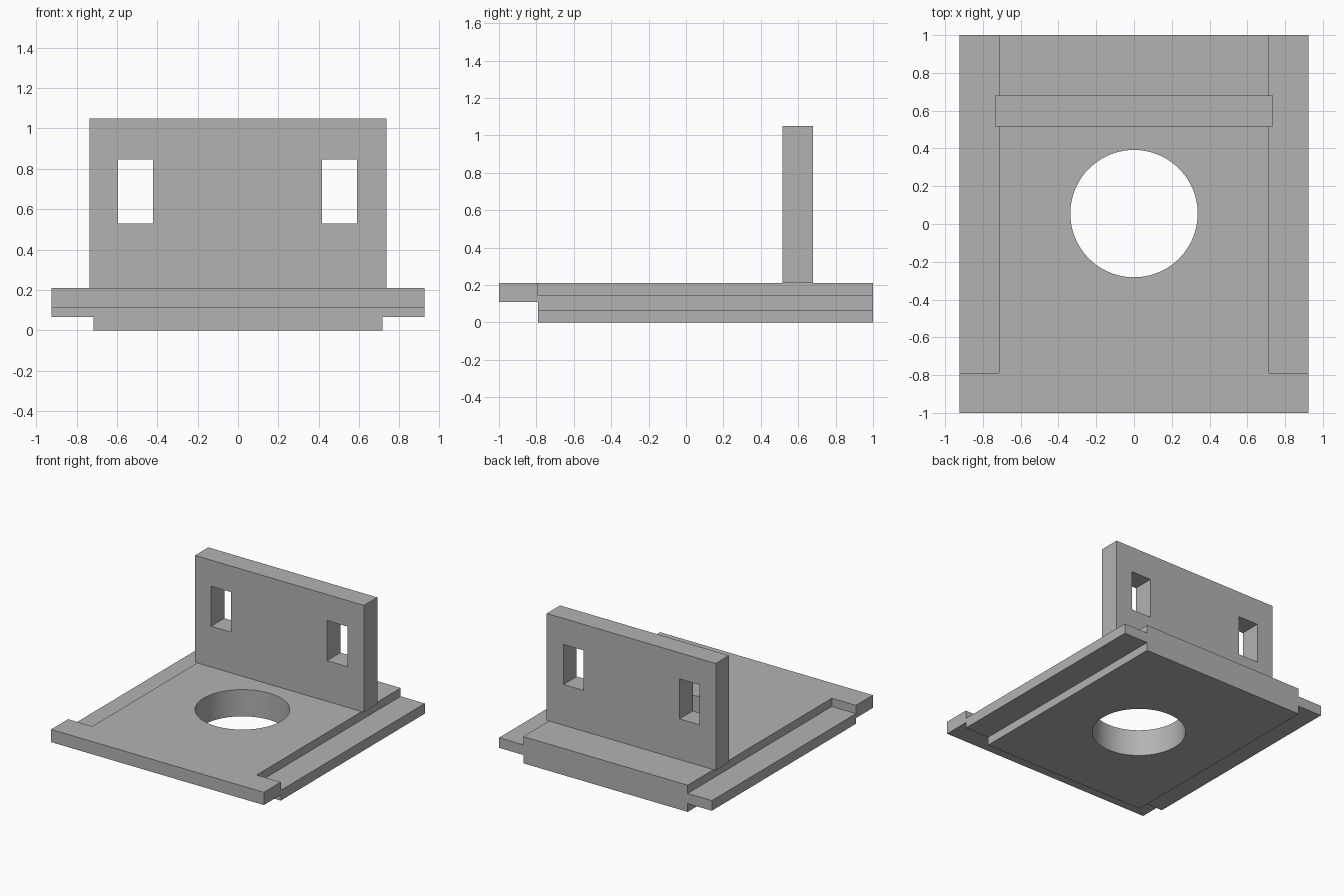
import bpy
import bmesh
import math

cube = bpy.data.objects.get("Cube")
if cube:
    bpy.data.objects.remove(cube, do_unlink=True)

GREY = (0.45, 0.45, 0.45, 1.0)
grey = bpy.data.materials.new("plain grey")
grey.use_nodes = True
grey.diffuse_color = GREY
grey.node_tree.nodes["Principled BSDF"].inputs["Base Color"].default_value = GREY


def finish(name, bm):
    bmesh.ops.recalc_face_normals(bm, faces=bm.faces)
    mesh = bpy.data.meshes.new(name)
    bm.to_mesh(mesh)
    bm.free()
    mesh.materials.append(grey)
    obj = bpy.data.objects.new(name, mesh)
    bpy.context.collection.objects.link(obj)
    return obj


def box(name, x, y, z):
    bm = bmesh.new()
    bmesh.ops.create_cube(bm, size=1)
    for v in bm.verts:
        v.co = [r[0] if c < 0 else r[1] for c, r in zip(v.co, (x, y, z))]
    return finish(name, bm)


def extrude_y(name, profile, y0, y1):
    bm = bmesh.new()
    face = bm.faces.new([bm.verts.new((x, y0, z)) for x, z in profile])
    ext = bmesh.ops.extrude_face_region(bm, geom=[face])
    moved = [g for g in ext["geom"] if isinstance(g, bmesh.types.BMVert)]
    bmesh.ops.translate(bm, vec=(0, y1 - y0, 0), verts=moved)
    return finish(name, bm)


def combine(target, helper, operation):
    # Apply a boolean and discard the helper
    helper.hide_render = True
    mod = target.modifiers.new(operation.lower(), "BOOLEAN")
    mod.operation = operation
    mod.solver = "EXACT"
    mod.object = helper
    bpy.ops.object.select_all(action="DESELECT")
    bpy.context.view_layer.objects.active = target
    target.select_set(True)
    bpy.ops.object.modifier_apply(modifier=mod.name)
    bpy.data.objects.remove(helper, do_unlink=True)


TOP, SLAB, WIDE = 0.21, 0.715, 0.925
FRONT, STEP, BACK = -1.0, -0.79, 1.0

# Base plate: slab with a rail along each side
half = [(SLAB, 0), (SLAB, 0.065), (WIDE, 0.065),
        (WIDE, 0.145), (SLAB, 0.145), (SLAB, TOP)]
profile = half + [(-x, z) for x, z in reversed(half)]
base = extrude_y("base_plate", profile, STEP, BACK)

# Wide front lip
lip = box("front_lip", (-WIDE, WIDE), (FRONT, STEP), (0.11, TOP))
combine(base, lip, "UNION")

# Round hole through the base
bm = bmesh.new()
bmesh.ops.create_cone(bm, cap_ends=True, segments=96, radius1=0.337,
                      radius2=0.337, depth=1)
bmesh.ops.translate(bm, vec=(0, 0.055, 0), verts=bm.verts)
combine(base, finish("hole_cutter", bm), "DIFFERENCE")

# Upright wall with two rectangular windows
wall = box("upright_wall", (-0.735, 0.735), (0.515, 0.68), (TOP, 1.05))
for x0 in (-0.595, 0.415):
    cutter = box("window_cutter", (x0, x0 + 0.175), (0.4, 0.8), (0.53, 0.845))
    combine(wall, cutter, "DIFFERENCE")

# Smooth hole wall, crisp edges elsewhere
bpy.ops.object.select_all(action="DESELECT")
for obj in (base, wall):
    obj.select_set(True)
bpy.context.view_layer.objects.active = base
bpy.ops.object.shade_smooth_by_angle(angle=math.radians(30))
